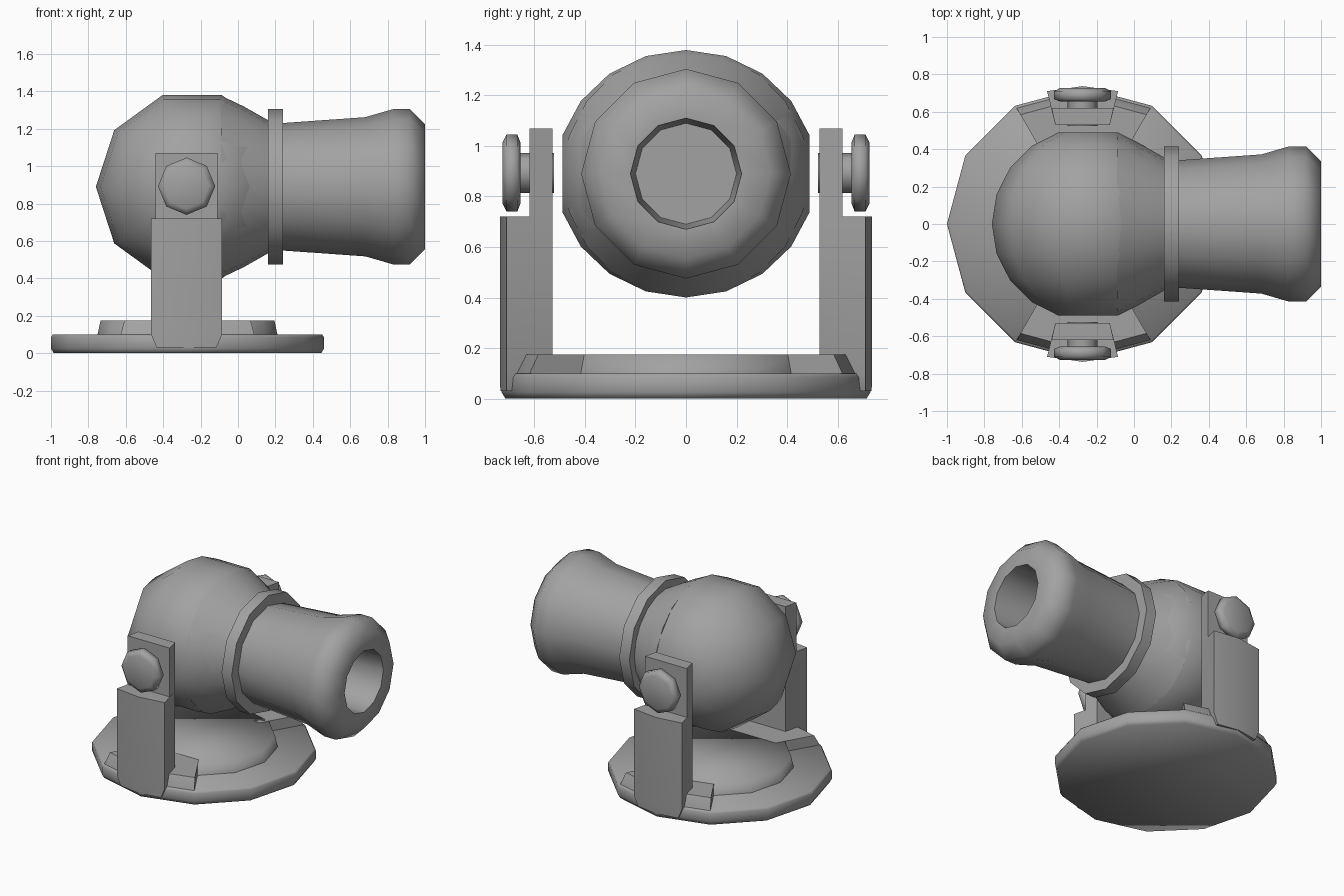
import bpy, bmesh, math
from mathutils import Matrix, Vector

if "Cube" in bpy.data.objects:
    bpy.data.objects.remove(bpy.data.objects["Cube"])

CX, AXIS_Z = -0.27, 0.89

metal = bpy.data.materials.new("grey_metal")
metal.diffuse_color = (0.36, 0.36, 0.36, 1)
metal.use_nodes = True
metal.node_tree.nodes["Principled BSDF"].inputs["Base Color"].default_value = metal.diffuse_color


def finish(bm, name, angle):
    bmesh.ops.recalc_face_normals(bm, faces=bm.faces)
    me = bpy.data.meshes.new(name)
    bm.to_mesh(me)
    bm.free()
    me.materials.append(metal)
    ob = bpy.data.objects.new(name, me)
    bpy.context.collection.objects.link(ob)
    bpy.ops.object.select_all(action='DESELECT')
    ob.select_set(True)
    bpy.context.view_layer.objects.active = ob
    bpy.ops.object.shade_smooth_by_angle(angle=math.radians(angle))
    return ob


def loft(name, rings, angle, closed=False):
    """Skin a list of equal-length point rings and cap both ends."""
    bm = bmesh.new()
    rows = [[bm.verts.new(p) for p in r] for r in rings]
    n = len(rows[0])
    for a, b in zip(rows, rows[1:]):
        for i in range(n):
            j = (i + 1) % n
            bm.faces.new((a[i], a[j], b[j], b[i]))
    bm.faces.new(rows[0])
    bm.faces.new(rows[-1])
    return finish(bm, name, angle)


def turned(name, profile, sides, axis, origin, angle):
    """Revolve (distance along axis, radius) pairs about an axis."""
    o = Vector(origin)
    rings = []
    for d, r in profile:
        ring = []
        for i in range(sides):
            t = 2 * math.pi * i / sides
            c, s = r * math.cos(t), r * math.sin(t)
            p = {'x': (d, c, s), 'y': (c, d, s), 'z': (c, s, d)}[axis]
            ring.append(o + Vector(p))
        rings.append(ring)
    return loft(name, rings, angle)


# Base: rim disc and raised centre
turned("base_disc", [(0, 0.715), (0.025, 0.73), (0.085, 0.73), (0.1, 0.72)],
       12, 'z', (CX, 0, 0), 60)
turned("base_plateau", [(0.09, 0.483), (0.175, 0.465)], 12, 'z', (CX, 0, 0), 80)

# Ball body: ten-sided sphere lying on its side, with flat ends
R = 0.515
ball = [(R * math.sin(math.radians(a)), R * math.cos(math.radians(a)))
        for a in range(-72, 73, 18)]
turned("ball_body", ball, 10, 'y', (-0.245, 0, AXIS_Z), 50)

# Neck, collar ring and flared barrel with bore
turned("neck", [(-0.09, 0.487), (0.03, 0.43), (0.18, 0.345)], 20, 'x', (0, 0, AXIS_Z), 50)
turned("collar_ring", [(0.16, 0.415), (0.24, 0.415)], 12, 'x', (0, 0, AXIS_Z), 60)
turned("barrel", [(0.2, 0.338), (0.68, 0.372), (0.83, 0.415), (0.92, 0.415),
                  (1.0, 0.335), (1.0, 0.22), (0.7, 0.2)],
       12, 'x', (0, 0, AXIS_Z), 80)

for side, label in ((-1, "front"), (1, "back")):
    # Raised wedge of the base under each post
    def wedge(z, r):
        pts = [(0.4, 60), (r, 60), (r, 90), (r, 120), (0.4, 120)]
        return [(CX + d * math.cos(math.radians(a)),
                 side * d * math.sin(math.radians(a)), z) for d, a in pts]
    loft(label + "_base_wedge", [wedge(0.03, 0.728), wedge(0.1, 0.715),
                                 wedge(0.175, 0.675)], 50)

    # Post with a ridged outer face and a tapered foot
    def post(z, w, y_out):
        pts = [(-0.145 * w, 0.528), (0.145 * w, 0.528), (0.19 * w, 0.71),
               (0, y_out), (-0.19 * w, 0.71)]
        return [(CX - 0.005 + x, side * y, z) for x, y in pts]
    loft(label + "_post", [post(0.03, 0.84, 0.735), post(0.1, 1, 0.737),
                           post(0.72, 1, 0.737)], 35)

    # Upper plate
    def plate(z):
        pts = [(-0.145, 0.528), (0.145, 0.528), (0.166, 0.62), (-0.166, 0.62)]
        return [(CX - 0.005 + x, side * y, z) for x, y in pts]
    loft(label + "_upper_plate", [plate(0.7), plate(1.07)], 35)

    # Pivot bolt: shaft and eight-sided knob
    hub = (CX - 0.005, 0, 0.893)
    turned(label + "_bolt_shaft", [(side * 0.523, 0.08), (side * 0.67, 0.08)],
           8, 'y', hub, 60)
    turned(label + "_bolt_knob", [(side * 0.655, 0.12), (side * 0.668, 0.153),
                                  (side * 0.71, 0.153), (side * 0.727, 0.12)],
           8, 'y', hub, 80)
